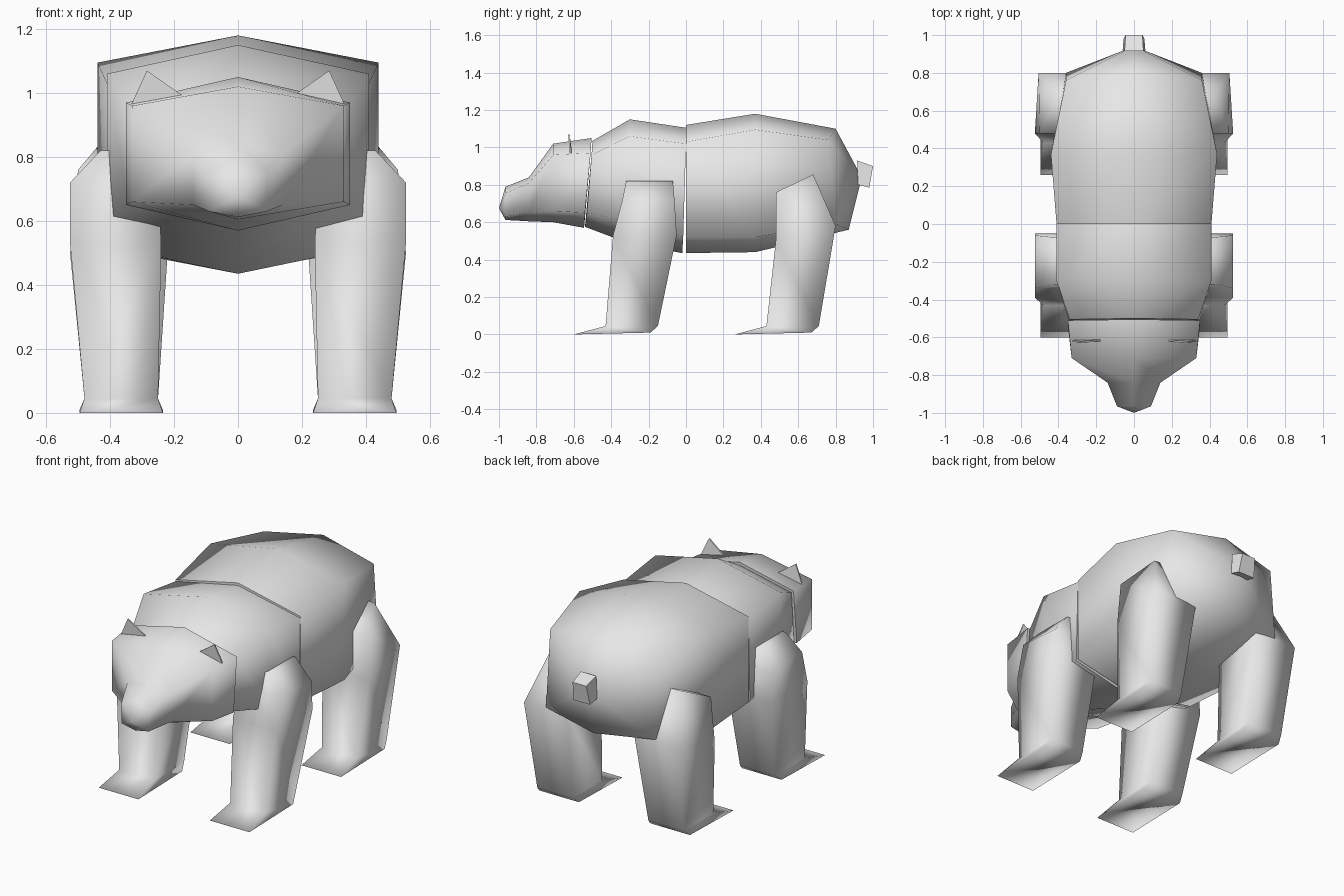
import bpy, bmesh
from mathutils import Vector

if "Cube" in bpy.data.objects:
    bpy.data.objects.remove(bpy.data.objects["Cube"])

grey = bpy.data.materials.new("fur_grey")
grey.diffuse_color = (0.8, 0.8, 0.8, 1)
grey.use_nodes = True
grey.node_tree.nodes["Principled BSDF"].inputs["Base Color"].default_value = grey.diffuse_color


def finish(name, bm):
    """Store a bmesh as a named object."""
    bmesh.ops.recalc_face_normals(bm, faces=bm.faces[:])
    mesh = bpy.data.meshes.new(name)
    bm.to_mesh(mesh)
    bm.free()
    mesh.materials.append(grey)
    obj = bpy.data.objects.new(name, mesh)
    bpy.context.collection.objects.link(obj)
    return obj


def loft(name, rings, tip=None, smooth=True, caps_smooth=(False, False)):
    """Skin a list of closed rings; the last end may close to a tip point."""
    bm = bmesh.new()
    loops = [[bm.verts.new(p) for p in ring] for ring in rings]
    n = len(loops[0])
    for a, b in zip(loops, loops[1:]):
        for i in range(n):
            j = (i + 1) % n
            bm.faces.new((a[i], a[j], b[j], b[i])).smooth = smooth
    bm.faces.new(loops[0]).smooth = caps_smooth[0]
    if tip:
        t = bm.verts.new(tip)
        for i in range(n):
            bm.faces.new((loops[-1][i], loops[-1][(i + 1) % n], t)).smooth = smooth
    else:
        bm.faces.new(loops[-1]).smooth = caps_smooth[1]
    return finish(name, bm)


def hexagon(w, top, upper, lower, bottom):
    """Six-sided section; each of the four levels is a (y, z) pair."""
    return [(0, *top), (w, *upper), (w, *lower),
            (0, *bottom), (-w, *lower), (-w, *upper)]


def upright(y, w, zt, zu, zl, zb):
    return hexagon(w, (y, zt), (y, zu), (y, zl), (y, zb))


# Hind body with rounded rump
loft("hind_body", [
    upright(0.0, 0.41, 1.12, 1.03, 0.52, 0.435),
    upright(0.37, 0.44, 1.18, 1.095, 0.52, 0.44),
    hexagon(0.36, (0.80, 1.10), (0.76, 1.04), (0.80, 0.59), (0.87, 0.56)),
], tip=(0, 0.94, 0.84))

# Chest and shoulders
loft("chest", [
    hexagon(0.34, (-0.50, 1.035), (-0.505, 0.96), (-0.53, 0.65), (-0.54, 0.575)),
    upright(-0.30, 0.41, 1.15, 1.06, 0.60, 0.485),
    hexagon(0.41, (0.0, 1.105), (0.0, 1.02), (-0.015, 0.52), (-0.02, 0.435)),
])

# Head narrowing into the muzzle
loft("head", [
    hexagon(0.35, (-0.505, 1.05), (-0.51, 0.97), (-0.54, 0.65), (-0.545, 0.57)),
    upright(-0.71, 0.33, 1.02, 0.96, 0.66, 0.60),
    upright(-0.84, 0.14, 0.84, 0.81, 0.65, 0.605),
    upright(-0.965, 0.09, 0.79, 0.755, 0.63, 0.612),
], tip=(0, -1.0, 0.675))

# Ears: thin triangles
for side, tag in ((-1, "left"), (1, "right")):
    front = [(0.17 * side, -0.62, 0.99), (0.34 * side, -0.62, 0.95),
             (0.285 * side, -0.63, 1.07)]
    back = [(x, y + 0.008, z) for x, y, z in front]
    loft("ear_" + tag, [front, back], smooth=False)

# Stub tail
loft("tail", [
    [(-0.05, 0.915, 0.93), (0.05, 0.915, 0.93), (0.06, 0.92, 0.80), (-0.06, 0.92, 0.80)],
    [(-0.045, 1.0, 0.90), (0.045, 1.0, 0.90), (0.055, 0.98, 0.785), (-0.055, 0.98, 0.785)],
], smooth=False)


def leg(name, levels):
    """Four-sided leg; level = inner x, front outer x, back outer x, (y, z) front, (y, z) back."""
    for side, tag in ((-1, "left"), (1, "right")):
        rings = [[(xi * side, *f), (xf * side, *f), (xb * side, *b), (xi * side, *b)]
                 for xi, xf, xb, f, b in levels]
        loft(name + "_" + tag, rings, caps_smooth=(True, True))


def foot(y):
    """Ankle and flat sole, y is the toe position."""
    return [(0.25, 0.48, 0.48, (y + 0.17, 0.045), (y + 0.45, 0.045)),
            (0.235, 0.495, 0.495, (y, 0.0), (y + 0.41, 0.01))]


# Legs with pointed flat feet
leg("front_leg", [
    (0.28, 0.43, 0.43, (-0.32, 0.82), (-0.07, 0.82)),
    (0.25, 0.525, 0.525, (-0.34, 0.72), (-0.06, 0.70)),
    (0.24, 0.525, 0.525, (-0.39, 0.53), (-0.05, 0.53)),
] + foot(-0.60))
leg("hind_leg", [
    (0.28, 0.50, 0.42, (0.48, 0.76), (0.68, 0.855)),
    (0.22, 0.525, 0.505, (0.48, 0.50), (0.80, 0.58)),
] + foot(0.26))
